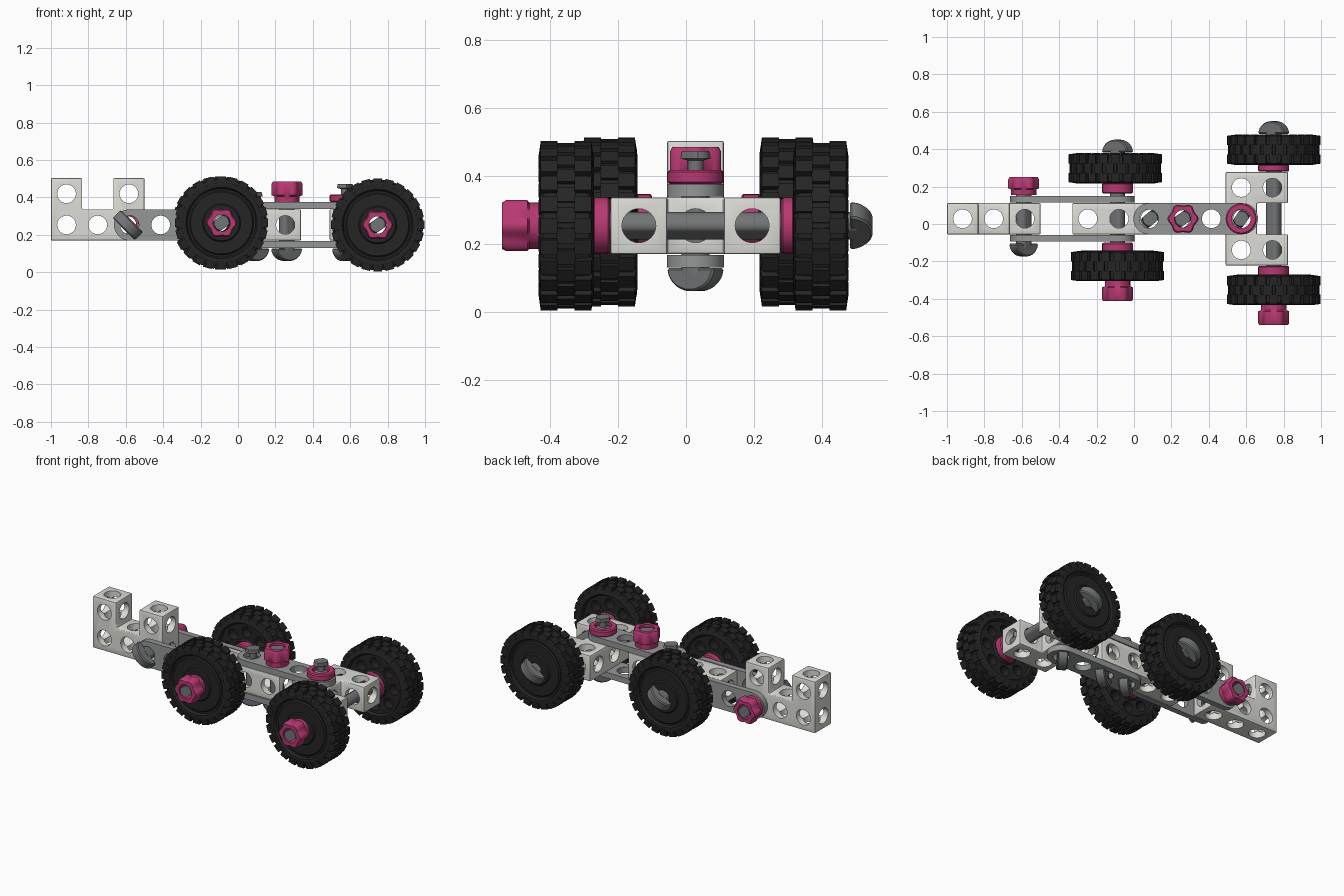
import bpy, bmesh
from math import cos, sin, pi, radians
from mathutils import Matrix, Vector

if "Cube" in bpy.data.objects:
    bpy.data.objects.remove(bpy.data.objects["Cube"])

U = 1 / 6          # size of one cell of the construction set
Y0, Z0 = 0.028, 0.253   # centre line of the chassis


def material(name, c):
    m = bpy.data.materials.new(name)
    m.diffuse_color = (*c, 1)
    m.use_nodes = True
    m.node_tree.nodes["Principled BSDF"].inputs["Base Color"].default_value = m.diffuse_color
    return m


WHITE = material("off_white", (0.72, 0.72, 0.68))
GREY = material("plate_grey", (0.30, 0.31, 0.31))
STEEL = material("bolt_grey", (0.17, 0.175, 0.18))
PINK = material("magenta", (0.48, 0.04, 0.17))
BLACK = material("tyre_black", (0.018, 0.018, 0.018))


def make(name, bm, mat=None):
    bmesh.ops.recalc_face_normals(bm, faces=bm.faces)
    me = bpy.data.meshes.new(name)
    bm.to_mesh(me)
    bm.free()
    ob = bpy.data.objects.new(name, me)
    bpy.context.collection.objects.link(ob)
    if mat:
        me.materials.append(mat)
    return ob


def finish(ob, M, angle=35):
    ob.data.transform(M)
    bpy.ops.object.select_all(action='DESELECT')
    ob.select_set(True)
    bpy.context.view_layer.objects.active = ob
    bpy.ops.object.shade_smooth_by_angle(angle=radians(angle))


def extrude(bm, pts, h):
    """Flat outline in XY, extruded symmetrically in Z."""
    f = bm.faces.new([bm.verts.new((x, y, -h / 2)) for x, y in pts])
    top = bmesh.ops.extrude_face_region(bm, geom=[f])['geom']
    bmesh.ops.translate(bm, vec=(0, 0, h), verts=[v for v in top if isinstance(v, bmesh.types.BMVert)])


def loft(bm, rings, closed=False):
    """Skin rings of points; closed joins the last ring to the first, else caps."""
    vs = [[bm.verts.new(p) for p in r] for r in rings]
    n = len(vs[0])
    pairs = list(zip(vs, vs[1:])) + ([(vs[-1], vs[0])] if closed else [])
    for a, b in pairs:
        for i in range(n):
            j = (i + 1) % n
            bm.faces.new((a[i], a[j], b[j], b[i]))
    if not closed:
        bm.faces.new(vs[0])
        bm.faces.new(vs[-1])


def ring(r, z, n=24, lobe=0.0):
    pts = []
    for i in range(n):
        a = 2 * pi * i / n
        q = r + lobe * cos(6 * a)
        pts.append((q * cos(a), q * sin(a), z))
    return pts


def drill(ob, mats, r=0.05, depth=3.0):
    """Cut one group of parallel holes and apply the result."""
    bm = bmesh.new()
    for m in mats:
        bmesh.ops.create_cone(bm, cap_ends=True, segments=24, radius1=r, radius2=r, depth=depth, matrix=m)
    cut = make("hole_cutter", bm)
    cut.hide_render = True
    mod = ob.modifiers.new("holes", 'BOOLEAN')
    mod.operation, mod.solver, mod.object = 'DIFFERENCE', 'EXACT', cut
    me = bpy.data.meshes.new_from_object(ob.evaluated_get(bpy.context.evaluated_depsgraph_get()))
    ob.modifiers.clear()
    ob.data = me
    bpy.data.objects.remove(cut)


def block(name, outline, cells, M):
    """Block of perforated cells; outline in cell units in local XY."""
    bm = bmesh.new()
    extrude(bm, [(x * U, y * U) for x, y in outline], U)
    bmesh.ops.bevel(bm, geom=bm.edges[:], offset=0.006, segments=2, profile=0.5, affect='EDGES')
    ob = make(name, bm, WHITE)
    T = Matrix.Translation
    cx = lambda i: (i + 0.5) * U
    drill(ob, [T((cx(i), cx(j), 0)) for i, j in cells])
    drill(ob, [T((cx(i), 0, 0)) @ Matrix.Rotation(pi / 2, 4, 'X') for i in sorted({c[0] for c in cells})])
    drill(ob, [T((0, cx(j), 0)) @ Matrix.Rotation(pi / 2, 4, 'Y') for j in sorted({c[1] for c in cells})])
    finish(ob, M)


def plate(name, M):
    """Thin four-hole strip with round ends, first hole at local origin."""
    r = U / 2
    pts = [(3 * U + r * cos(a), r * sin(a)) for a in [pi * (i / 14 - 0.5) for i in range(15)]]
    pts += [(r * cos(a), r * sin(a)) for a in [pi * (i / 14 + 0.5) for i in range(15)]]
    bm = bmesh.new()
    extrude(bm, pts, 0.037)
    ob = make(name, bm, GREY)
    drill(ob, [Matrix.Translation((i * U, 0, 0)) for i in range(4)])
    finish(ob, M)


def frame(pos, d, spin=0):
    return Matrix.Translation(pos) @ Vector(d).to_track_quat('Z', 'Y').to_matrix().to_4x4() @ Matrix.Rotation(radians(spin), 4, 'Z')


def bolt(name, pos, d, L, spin=45):
    """Half-moon head below the origin, flattened shaft with a barbed tip along +Z."""
    bm = bmesh.new()
    pts = [(0.084 * cos(a), 0.068 * sin(a)) for a in [-pi * i / 16 for i in range(17)]]
    extrude(bm, pts, 0.06)
    bmesh.ops.bevel(bm, geom=bm.edges[:], offset=0.006, segments=1, affect='EDGES')
    bmesh.ops.rotate(bm, verts=bm.verts, matrix=Matrix.Rotation(pi / 2, 3, 'X'))
    stations = [(-0.02, 0.041), (L - 0.07, 0.041), (L - 0.06, 0.023), (L - 0.028, 0.023), (L - 0.022, 0.045), (L, 0.040)]
    loft(bm, [[(x, max(-0.032, min(0.032, y)), z) for x, y, z in ring(w, z)] for z, w in stations])
    finish(make(name, bm, STEEL), frame(pos, d, spin))


def washer(name, pos, d, h):
    bm = bmesh.new()
    loft(bm, [ring(0.076, 0), ring(0.083, 0.006), ring(0.083, h - 0.006), ring(0.076, h), ring(0.05, h), ring(0.05, 0)], True)
    finish(make(name, bm, PINK), frame(pos, d))


def nut(name, pos, d, h):
    bm = bmesh.new()
    n, l = 48, 0.006
    loft(bm, [ring(0.068, 0, n), ring(0.068, 0.03, n), ring(0.077, 0.036, n, l), ring(0.077, h - 0.012, n, l),
              ring(0.070, h, n, l), ring(0.046, h, n), ring(0.046, 0, n)], True)
    finish(make(name, bm, PINK), frame(pos, d))


def wheel(name, pos, d):
    """Wheel centred on pos, outer face towards d."""
    prof = [(0.046, 0.078), (0.095, 0.078), (0.102, 0.070), (0.165, 0.070), (0.172, 0.062), (0.182, 0.062), (0.190, 0.078),
            (0.215, 0.080), (0.232, 0.068), (0.234, 0.0), (0.232, -0.068), (0.215, -0.080), (0.195, -0.082), (0.185, -0.066),
            (0.09, -0.066), (0.082, -0.080), (0.046, -0.080)]
    bm = bmesh.new()
    loft(bm, [ring(r, z, 64) for r, z in prof], True)
    ob = make(name, bm, BLACK)
    # round pockets in the inner face
    drill(ob, [Matrix.Rotation(i * pi / 4, 4, 'Z') @ Matrix.Translation((0.137, 0, -0.06)) for i in range(8)], 0.034, 0.1)
    finish(ob, frame(pos, d))
    # tread lugs: two shoulder rows and a staggered middle row
    bm = bmesh.new()
    n = 24
    for zc, w, top, off in ((0.053, 0.056, 0.249, 0), (-0.053, 0.056, 0.249, 0), (0, 0.056, 0.243, 0.5)):
        for i in range(n):
            R = Matrix.Rotation(2 * pi * (i + off) / n, 4, 'Z')
            lo = 0.205
            vs = bmesh.ops.create_cube(bm, size=1, matrix=R @ Matrix.Translation(((top + lo) / 2, 0, zc))
                                       @ Matrix.Diagonal((top - lo, 0.046, w, 1)))['verts']
            for v in vs:   # taper the shoulders
                if abs(v.co.z) > 0.07 and v.co.xy.length > 0.23:
                    v.co.z *= 0.92
    finish(make(name + "_tread", bm, BLACK), frame(pos, d))


# chassis blocks
u_shape = [(0, 0), (3, 0), (3, 2), (2, 2), (2, 1), (1, 1), (1, 2), (0, 2)]
u_cells = [(0, 0), (1, 0), (2, 0), (0, 1), (2, 1)]
zb = Z0 - U / 2
upright = Matrix.Rotation(pi / 2, 4, 'X')
block("front_fork_block", u_shape, u_cells, Matrix.Translation((-1, Y0, zb)) @ upright)
block("centre_beam", [(0, 0), (4, 0), (4, 1), (0, 1)], [(i, 0) for i in range(4)], Matrix.Translation((-0.33, Y0, zb)) @ upright)
side = Matrix(((0, 1, 0, 0), (1, 0, 0, 0), (0, 0, -1, 0), (0, 0, 0, 1)))
block("rear_fork_block", u_shape, u_cells, Matrix.Translation((0.49, Y0 - 1.5 * U, Z0)) @ side)

# joining plates
off = U / 2 + 0.021
for s, tag in ((-1, "right"), (1, "left")):
    plate("side_plate_" + tag, Matrix.Translation((-0.58, Y0 + s * off, Z0)) @ upright)
for s, tag in ((-1, "lower"), (1, "upper")):
    plate(tag + "_plate", Matrix.Translation((0.08, Y0, Z0 + s * off)))

# side bolt and nut
bolt("side_bolt", (-0.59, Y0, Z0) and (-0.59, -0.105, Z0), (0, 1, 0), 0.355)
nut("side_nut", (-0.59, 0.155, Z0), (0, 1, 0), 0.095)

# upright bolts
for x, L, spin in ((0.087, 0.30, 40), (0.26, 0.345, 35), (0.573, 0.345, 55)):
    bolt("upright_bolt", (x, Y0, 0.128), (0, 0, 1), L, spin)
nut("upright_nut", (0.262, Y0, 0.376), (0, 0, 1), 0.108)
washer("upright_washer", (0.573, Y0, 0.376), (0, 0, 1), 0.041)

# axles with wheels, washers and nuts
for tag, x, z, yl, yr, wl, wr in (("front", -0.088, 0.264, 0.298, -0.225, 0.163, -0.100),
                                  ("rear", 0.747, 0.253, 0.397, -0.353, 0.280, -0.224)):
    tip = yr - 0.185
    bolt(tag + "_axle", (x, yl + 0.085, z), (0, -1, 0), yl + 0.085 - tip, 35)
    wheel(tag + "_left_wheel", (x - (0.012 if tag == "front" else 0), yl, z), (0, 1, 0))
    wheel(tag + "_right_wheel", (x, yr, z), (0, -1, 0))
    washer(tag + "_left_washer", (x, wl, z), (0, 1, 0), yl - 0.078 - wl)
    washer(tag + "_right_washer", (x, wr, z), (0, -1, 0), wr - yr - 0.078)
    nut(tag + "_nut", (x, yr - 0.078, z), (0, -1, 0), 0.11)
